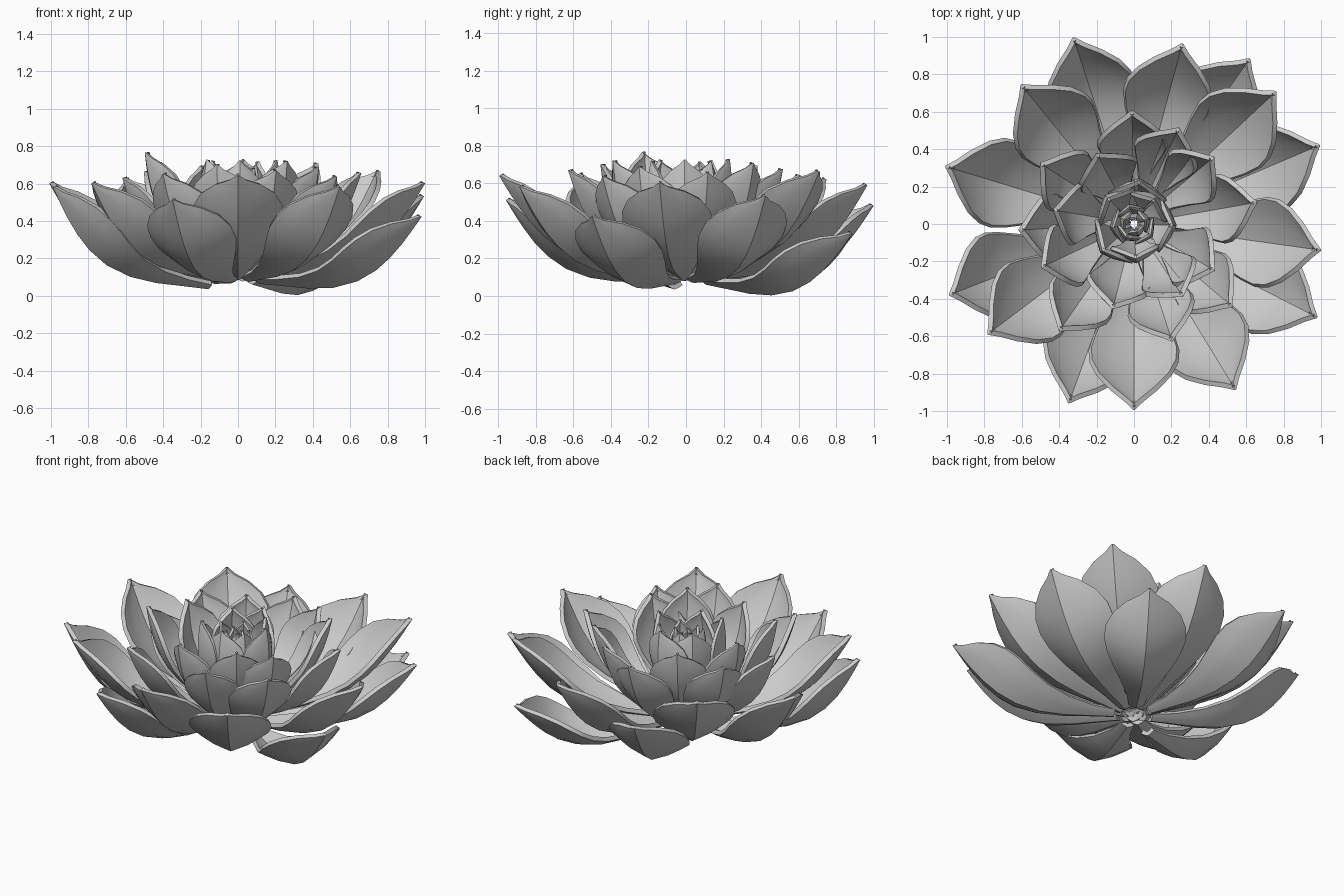
import bpy, math
from mathutils import Vector

if "Cube" in bpy.data.objects:
    bpy.data.objects.remove(bpy.data.objects["Cube"])

# width profile of one petal: (position along midrib, fraction of half-width)
WIDTH = [(0, .18), (.12, .27), (.26, .47), (.4, .7), (.54, .9), (.66, 1),
         (.76, .98), (.85, .82), (.92, .52), (.965, .2), (1, .03)]
ACROSS = [-1, -.75, -.45, 0, .45, .75, 1]


def petal(name, angle, base, tip, half_w, sag, thick, cup=.53):
    """Cupped petal running from base (r, z) to tip (r, z) at a heading in degrees."""
    a = math.radians(angle)
    out, side = Vector((math.cos(a), math.sin(a), 0)), Vector((-math.sin(a), math.cos(a), 0))
    up = Vector((0, 0, 1))
    b, t = out * base[0] + up * base[1], out * tip[0] + up * tip[1]
    length = (t - b).length

    def spine(u):
        n = (t - b).normalized().cross(side)          # points up / inward
        return b.lerp(t, u) - n * sag * length * math.sin(math.pi * u ** 1.1)

    verts, faces, cols = [], [], len(ACROSS)
    for u, w in WIDTH:
        tangent = (spine(min(u + .01, 1)) - spine(max(u - .01, 0))).normalized()
        normal = tangent.cross(side)
        for v in ACROSS:
            verts.append(spine(u) + side * v * w * half_w
                         + normal * cup * w * half_w * abs(v) ** 1.35)
    for i in range(len(WIDTH) - 1):
        for j in range(cols - 1):
            k = i * cols + j
            faces.append((k, k + 1, k + cols + 1, k + cols))
    me = bpy.data.meshes.new(name)
    me.from_pydata(verts, [], faces)
    ob = bpy.data.objects.new(name, me)
    bpy.context.collection.objects.link(ob)
    bpy.ops.object.select_all(action='DESELECT')
    bpy.context.view_layer.objects.active = ob
    ob.select_set(True)
    mod = ob.modifiers.new("thickness", 'SOLIDIFY')
    mod.thickness, mod.offset = thick, -1
    bpy.ops.object.modifier_apply(modifier=mod.name)
    bpy.ops.object.shade_smooth_by_angle(angle=math.radians(30))


# outer rosette: heading, tip radius, tip height, lowest petal first
OUTER = [(55, 1.08, .33), (201, 1.06, .58), (333, 1.10, .42), (108, 1.05, .48),
         (250, 1.02, .51), (23, 1.08, .53), (163, 1.055, .60), (301.5, 1.04, .58),
         (75, 1.0, .59), (217, .98, .60), (352, 1.01, .60), (129, .96, .62),
         (270, .995, .64), (43, 1.04, .66)]
for i, (ang, r, z) in enumerate(OUTER):
    f = i / 13
    base = (.17, .035) if i == 1 else (.13 - .05 * f, .06 + .025 * f)
    petal(f"outer_petal_{i + 1}", ang, base, (r, z), .243, .19 - .04 * f, .026)

# middle petals: heading and tip radius, rising toward the centre
MIDDLE = [(183, .62), (320, .69), (91, .61), (235, .70), (10, .67), (147, .60),
          (288, .66), (65, .57), (205, .55), (330, .50), (118, .43), (256, .47),
          (40, .56), (170, .44), (304, .47)]
for i, (ang, r) in enumerate(MIDDLE):
    f = i / 14
    z = .765 if i == 8 else .63 + .09 * f
    petal(f"middle_petal_{i + 1}", ang, (.08 - .02 * f, .08 + .04 * f), (r, z),
          .195 - .025 * f, .15, .026)

# closed bud and tight core continue the golden-angle spiral
for i in range(6):
    f = i / 5
    petal(f"bud_petal_{i + 1}", 83 + 137.5 * i, (.05, .13), (.235 - .06 * f, .73 - .01 * f),
          .16 - .03 * f, .13, .022, .6)
for i in range(8):
    f = i / 7
    petal(f"core_petal_{i + 1}", 188 + 137.5 * i, (.035, .2), (.12 - .085 * f, .69 - .04 * f),
          .095 - .05 * f, .09 - .03 * f, .014, .6)
